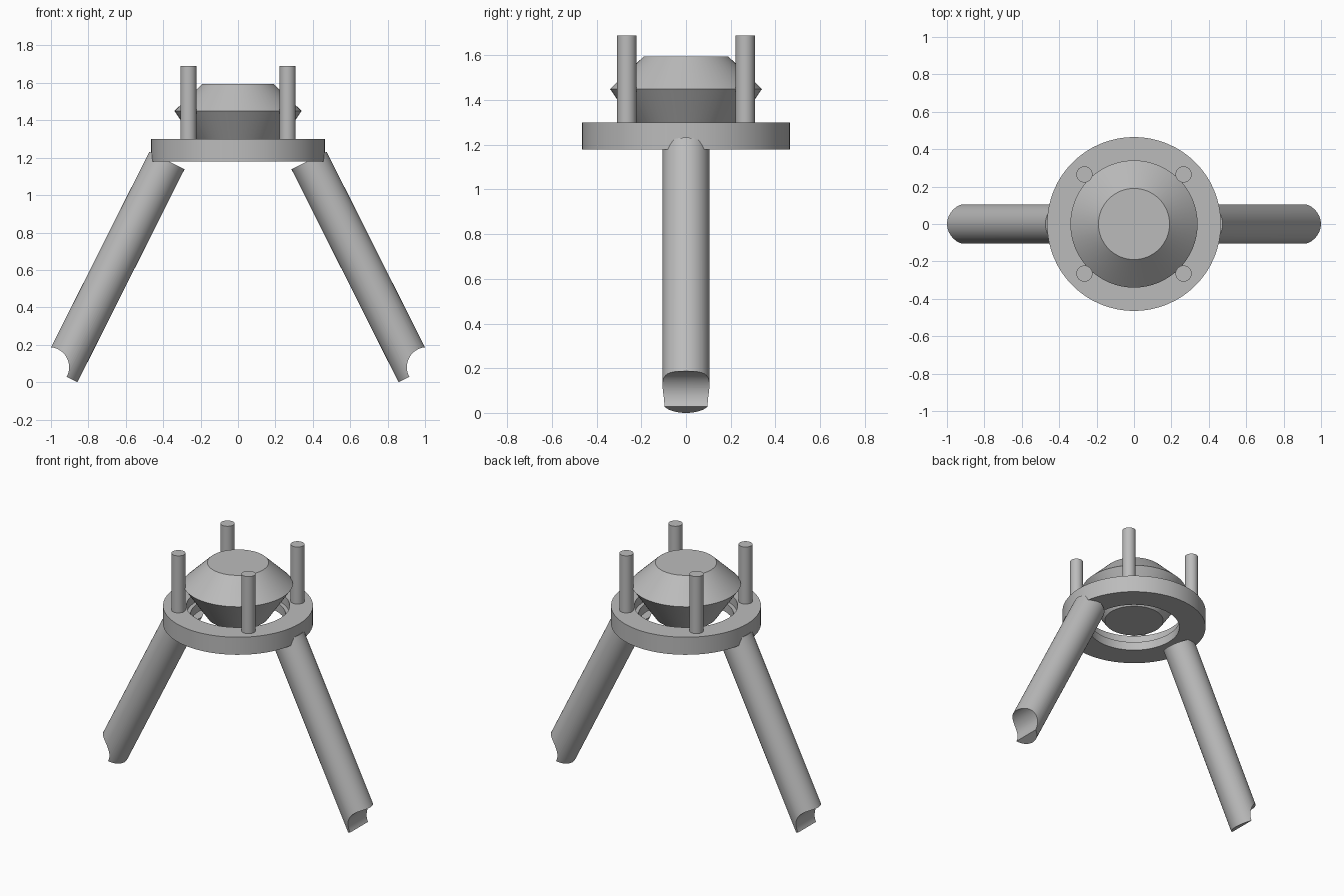
import bpy
import bmesh
from math import radians, tau
from mathutils import Vector

cube = bpy.data.objects.get("Cube")
if cube:
    bpy.data.objects.remove(cube, do_unlink=True)

SEGMENTS = 64

grey = bpy.data.materials.new("plain grey")
grey.use_nodes = True
colour = (0.5, 0.5, 0.5, 1)
grey.diffuse_color = colour
grey.node_tree.nodes["Principled BSDF"].inputs["Base Color"].default_value = colour


def finish(obj):
    """Colour and shade a part."""
    obj.data.materials.clear()
    obj.data.materials.append(grey)
    bpy.ops.object.select_all(action="DESELECT")
    obj.select_set(True)
    bpy.context.view_layer.objects.active = obj
    bpy.ops.object.shade_smooth_by_angle(angle=radians(30))


def lathe(name, profile, closed=False):
    """Turn a (radius, height) profile around the z axis."""
    bm = bmesh.new()
    verts = [bm.verts.new((r, 0, z)) for r, z in profile]
    pairs = list(zip(verts, verts[1:]))
    if closed:
        pairs.append((verts[-1], verts[0]))
    edges = [bm.edges.new(p) for p in pairs]
    bmesh.ops.spin(bm, geom=verts + edges, axis=(0, 0, 1), cent=(0, 0, 0),
                   angle=tau, steps=SEGMENTS, use_duplicate=False)
    bmesh.ops.remove_doubles(bm, verts=bm.verts, dist=0.0001)
    bmesh.ops.recalc_face_normals(bm, faces=bm.faces)
    mesh = bpy.data.meshes.new(name)
    bm.to_mesh(mesh)
    bm.free()
    obj = bpy.data.objects.new(name, mesh)
    bpy.context.collection.objects.link(obj)
    finish(obj)


def rod(name, start, end, radius):
    """Solid cylinder between two points."""
    start, end = Vector(start), Vector(end)
    axis = end - start
    bpy.ops.mesh.primitive_cylinder_add(
        vertices=SEGMENTS, radius=radius, depth=axis.length,
        location=(start + end) / 2, rotation=axis.to_track_quat("Z", "Y").to_euler())
    obj = bpy.context.object
    obj.name = name
    return obj


# Flat ring with a stepped hole
lathe("ring", [(0.295, 1.18), (0.465, 1.18), (0.465, 1.30),
               (0.32, 1.30), (0.32, 1.24), (0.295, 1.24)], closed=True)

# Double-cone core held between the posts
lathe("core", [(0, 1.23), (0.19, 1.23), (0.34, 1.45), (0.19, 1.595), (0, 1.595)])

# Four upright posts
for sx, side in ((-1, "right"), (1, "left")):
    for sy, end in ((-1, "front"), (1, "back")):
        x, y = 0.265 * sx, 0.265 * sy
        finish(rod(f"{end}_{side}_post", (x, y, 1.29), (x, y, 1.69), 0.043))

# Splayed legs, each with a round notch cut across the foot
for sx, side in ((-1, "right"), (1, "left")):
    leg = rod(f"{side}_leg", (0.952 * sx, 0, 0.047), (0.38 * sx, 0, 1.185), 0.105)
    cutter = rod("notch_cutter", (1.01 * sx, -0.3, 0.08), (1.01 * sx, 0.3, 0.08), 0.107)
    cutter.hide_render = True
    notch = leg.modifiers.new("notch", "BOOLEAN")
    notch.operation = "DIFFERENCE"
    notch.solver = "EXACT"
    notch.object = cutter
    bpy.context.view_layer.objects.active = leg
    bpy.ops.object.modifier_apply(modifier=notch.name)
    bpy.data.objects.remove(cutter, do_unlink=True)
    finish(leg)
